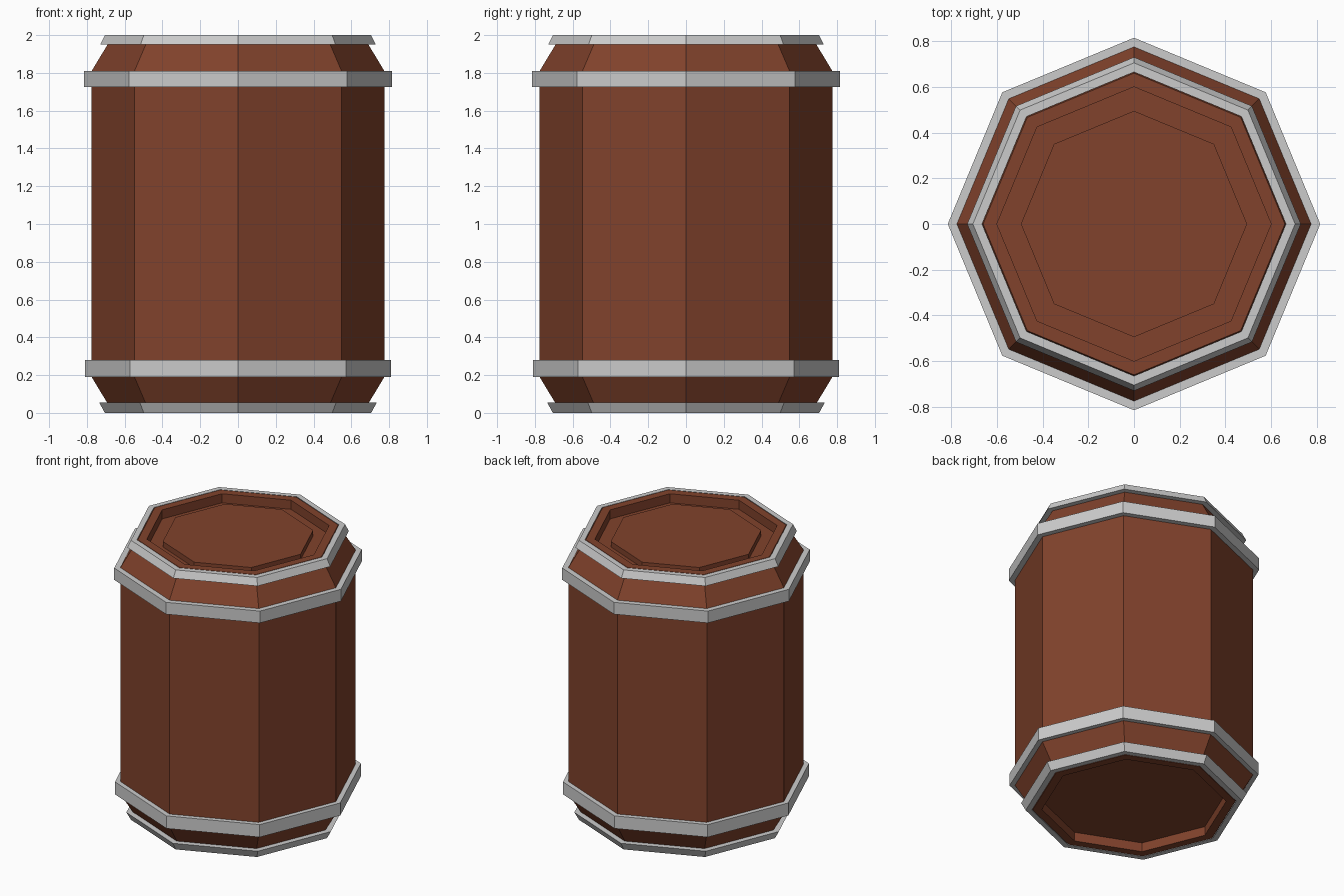
import bpy, bmesh, math

if "Cube" in bpy.data.objects:
    bpy.data.objects.remove(bpy.data.objects["Cube"])

SIDES = 8


def ring(bm, r, z):
    """One octagon loop; a zero radius gives a single pole vertex."""
    if r == 0:
        return [bm.verts.new((0, 0, z))] * SIDES
    step = 2 * math.pi / SIDES
    return [bm.verts.new((r * math.cos(i * step), r * math.sin(i * step), z))
            for i in range(SIDES)]


def lathe(name, profile, closed=False, mat=None):
    """Revolve (radius, z) points into a flat-faced eight-sided part."""
    bm = bmesh.new()
    loops = [ring(bm, r, z) for r, z in profile]
    pairs = list(zip(loops, loops[1:]))
    if closed:
        pairs.append((loops[-1], loops[0]))
    for a, b in pairs:
        for i in range(SIDES):
            j = (i + 1) % SIDES
            bm.faces.new(list(dict.fromkeys((a[i], a[j], b[j], b[i]))))
    bmesh.ops.recalc_face_normals(bm, faces=bm.faces)
    mesh = bpy.data.meshes.new(name)
    bm.to_mesh(mesh)
    bm.free()
    obj = bpy.data.objects.new(name, mesh)
    bpy.context.collection.objects.link(obj)
    if mat:
        mesh.materials.append(mat)
    return obj


wood = bpy.data.materials.new("wood")
wood.diffuse_color = (0.22, 0.055, 0.025, 1)
wood.use_nodes = True
wood.node_tree.nodes["Principled BSDF"].inputs["Base Color"].default_value = wood.diffuse_color

# Barrel body: recessed base, tapered ends, grooved lid with raised panel
lathe("barrel_body", [
    (0, 0.065), (0.60, 0.065), (0.60, 0.0), (0.66, 0.0),
    (0.775, 0.19), (0.775, 1.81), (0.66, 2.0), (0.60, 2.0),
    (0.60, 1.935), (0.495, 1.935), (0.495, 1.975), (0, 1.975)], mat=wood)

# Flat hoops around the straight part of the body
for name, r, z0, z1 in (("lower_hoop", 0.81, 0.19, 0.28),
                        ("upper_hoop", 0.815, 1.725, 1.81)):
    lathe(name, [(0.77, z0), (r, z0), (r, z1), (0.77, z1)], closed=True)

# Sloped rims that follow the taper at each end
lathe("bottom_rim", [(0.665, 0), (0.705, 0), (0.735, 0.055), (0.69, 0.055)], closed=True)
lathe("top_rim", [(0.665, 2), (0.705, 2), (0.73, 1.95), (0.688, 1.95)], closed=True)
